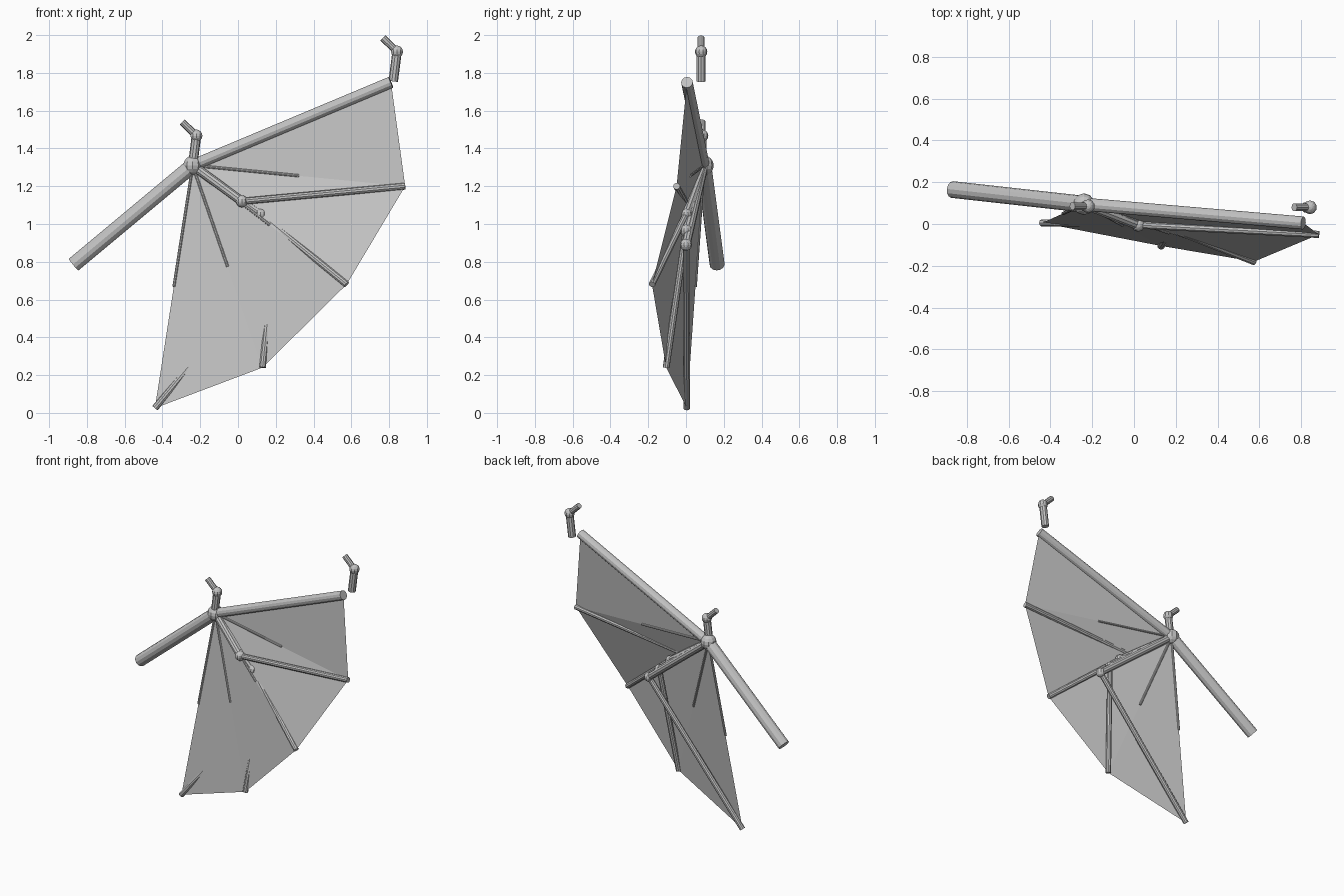
import bpy, bmesh
from mathutils import Vector

if "Cube" in bpy.data.objects:
    bpy.data.objects.remove(bpy.data.objects["Cube"])

grey = bpy.data.materials.new("plain grey")
grey.diffuse_color = (0.54, 0.54, 0.54, 1)
grey.use_nodes = True
grey.node_tree.nodes["Principled BSDF"].inputs["Base Color"].default_value = grey.diffuse_color


def finish(name, bm):
    me = bpy.data.meshes.new(name)
    bm.to_mesh(me)
    bm.free()
    me.materials.append(grey)
    ob = bpy.data.objects.new(name, me)
    bpy.context.collection.objects.link(ob)
    return ob


def rod(name, a, b, r, sides=10):
    a, b = Vector(a), Vector(b)
    bm = bmesh.new()
    bmesh.ops.create_cone(bm, cap_ends=True, segments=sides, radius1=r, radius2=r,
                          depth=(b - a).length)
    ob = finish(name, bm)
    ob.location = (a + b) / 2
    ob.rotation_mode = 'QUATERNION'
    ob.rotation_quaternion = (b - a).to_track_quat('Z', 'Y')


def ball(name, p, r):
    bm = bmesh.new()
    bmesh.ops.create_uvsphere(bm, u_segments=10, v_segments=8, radius=r)
    finish(name, bm).location = p


wrist = Vector((-0.24, 0.095, 1.31))
arm_tip = Vector((0.81, 0.005, 1.75))
tips = [Vector(p) for p in ((0.885, -0.05, 1.20), (0.575, -0.18, 0.68),
                            (0.13, -0.105, 0.24), (-0.44, 0.005, 0.025))]
knuckles = [Vector(p) for p in ((0.02, -0.005, 1.12), (0.12, 0, 1.05),
                                (0.205, 0, 0.965), (0.285, 0, 0.89))]

# Main arm bones and wrist
rod("upper_arm", (-0.87, 0.165, 0.785), wrist, 0.04, 12)
rod("forearm", wrist, arm_tip, 0.031, 12)
ball("wrist_joint", wrist, 0.052)

# Four fingers, each bent at a knuckle, with a thin strut on the membrane crease
for i, (k, t) in enumerate(zip(knuckles, tips), 1):
    rod(f"finger_base_{i}", wrist, k, 0.024)
    ball(f"knuckle_{i}", k, 0.032)
    rod(f"finger_{i}", k, t, 0.018)
    rod(f"crease_strut_{i}", wrist, (wrist + t) / 2, 0.008, 8)

# Two hooked claws, the second one standing free of the forearm end
for i, base in enumerate(((-0.24, 0.085, 1.31), (0.822, 0.08, 1.755)), 1):
    base = Vector(base)
    bend = base + Vector((0.02, 0, 0.157))
    rod(f"claw_base_{i}", base, bend, 0.025)
    ball(f"claw_joint_{i}", bend, 0.033)
    rod(f"claw_tip_{i}", bend, bend + Vector((-0.075, 0, 0.073)), 0.019)

# Membrane fan stretched from the wrist over the tips
bm = bmesh.new()
hub = bm.verts.new(wrist)
rim = [bm.verts.new(p) for p in [arm_tip] + tips]
for a, b in zip(rim, rim[1:]):
    bm.faces.new((hub, b, a))
finish("wing_membrane", bm)
